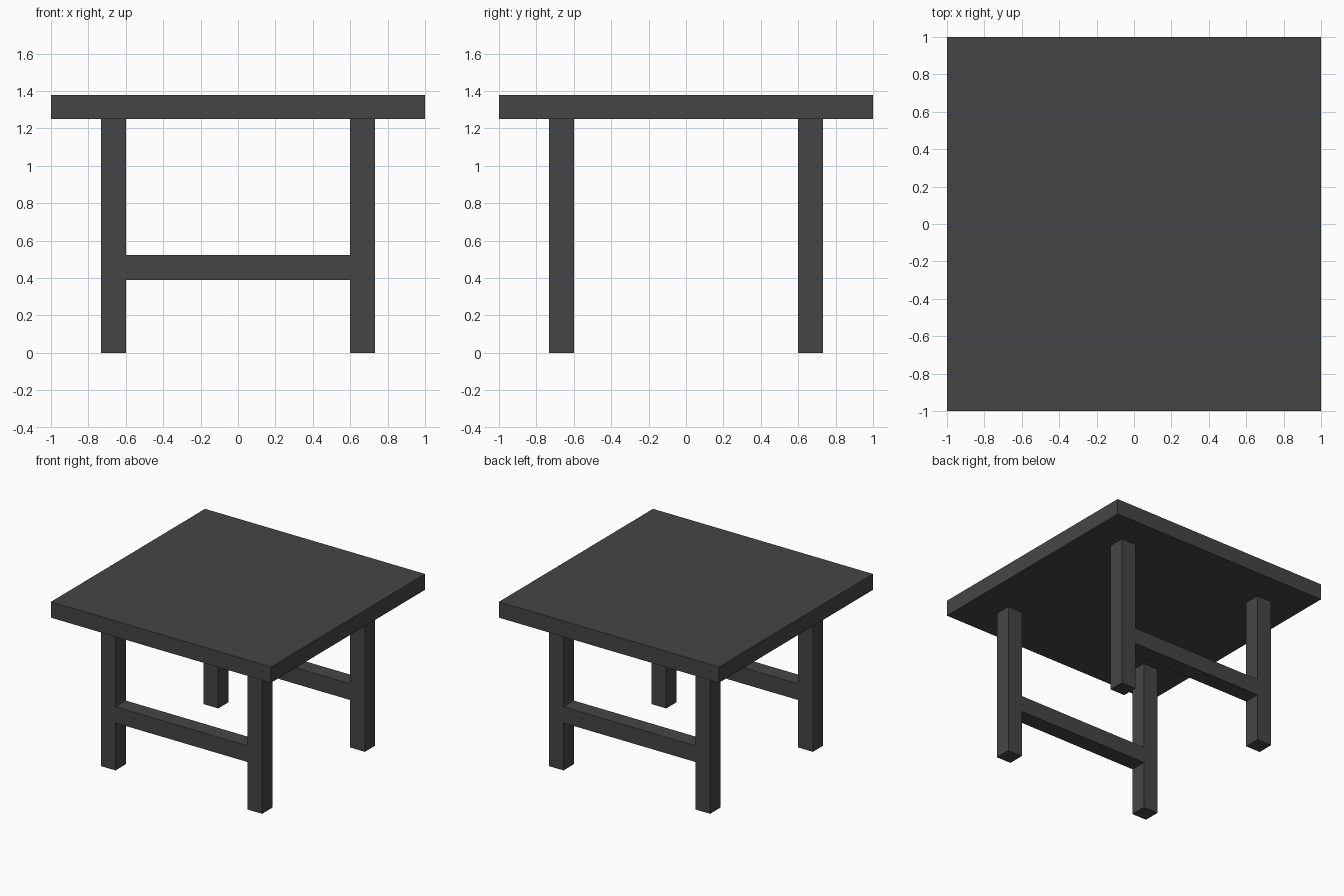
import bpy

if "Cube" in bpy.data.objects:
    bpy.data.objects.remove(bpy.data.objects["Cube"])

TOP_Z, UNDER_Z = 1.38, 1.25
LEG_IN, LEG_OUT = 0.60, 0.733
RAIL_Z0, RAIL_Z1 = 0.39, 0.523

dark = bpy.data.materials.new("dark_grey")
dark.diffuse_color = (0.06, 0.06, 0.06, 1)
dark.use_nodes = True
dark.node_tree.nodes["Principled BSDF"].inputs["Base Color"].default_value = dark.diffuse_color


def box(name, x, y, z):
    """Axis-aligned box from (min, max) ranges."""
    ranges = (x, y, z)
    bpy.ops.mesh.primitive_cube_add(size=1, location=[(a + b) / 2 for a, b in ranges])
    ob = bpy.context.object
    ob.name = name
    ob.scale = [b - a for a, b in ranges]
    bpy.ops.object.transform_apply(location=False, rotation=False, scale=True)
    ob.data.materials.append(dark)
    return ob


def side(sign):
    """Leg range on the given side of centre."""
    return tuple(sorted((sign * LEG_IN, sign * LEG_OUT)))


# Table top
box("table_top", (-1, 1), (-1, 1), (UNDER_Z, TOP_Z))

for sy, depth in ((-1, "front"), (1, "back")):
    # Square legs
    for sx, hand in ((-1, "left"), (1, "right")):
        box(f"{depth}_{hand}_leg", side(sx), side(sy), (0, UNDER_Z))
    # Stretcher rail between the two legs, flush with them
    box(f"{depth}_rail", (-LEG_IN, LEG_IN), side(sy), (RAIL_Z0, RAIL_Z1))
